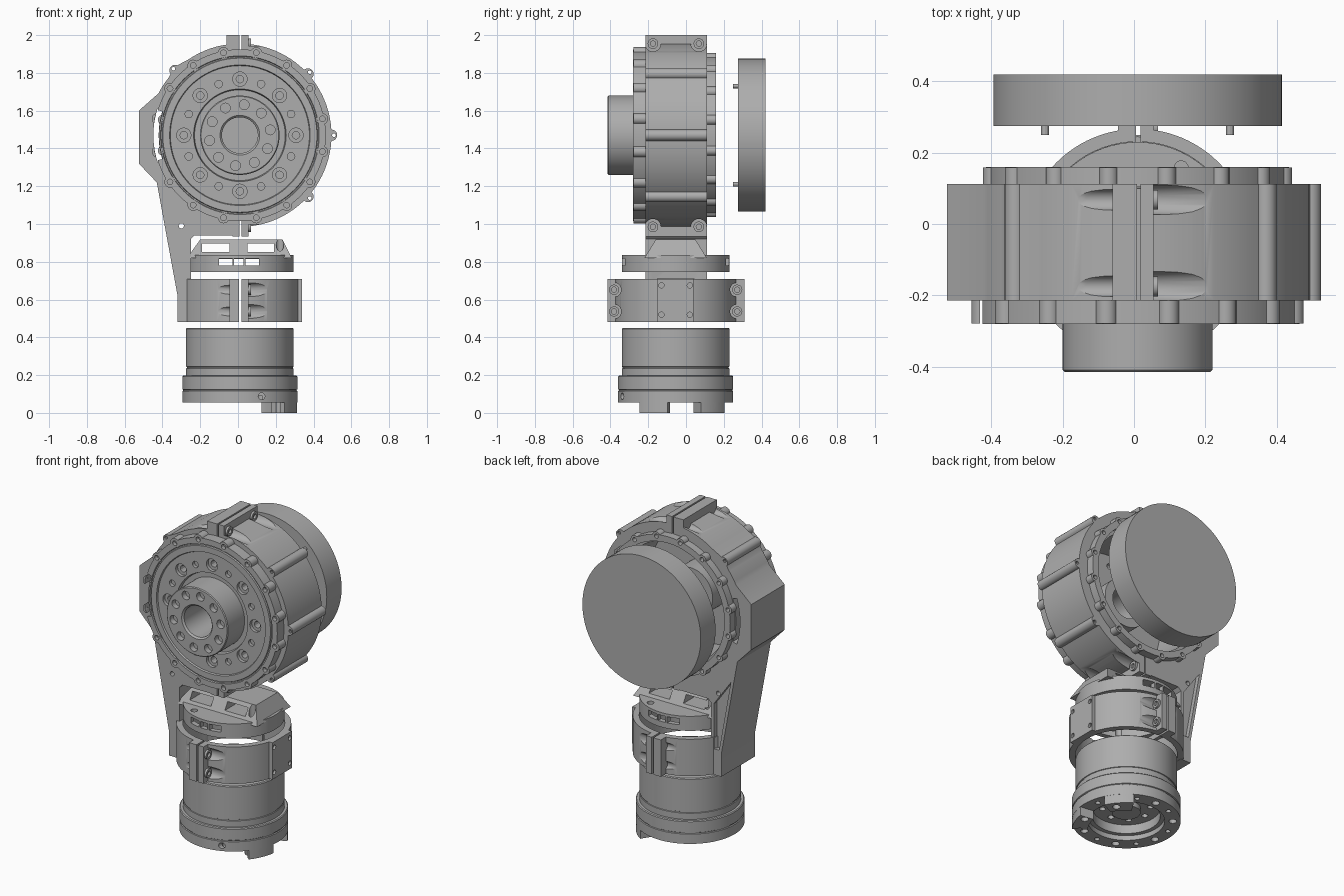
import bpy, bmesh
from math import sin, cos, pi, radians

if "Cube" in bpy.data.objects:
    bpy.data.objects.remove(bpy.data.objects["Cube"])

grey = bpy.data.materials.new("machined_grey")
grey.use_nodes = True
grey.diffuse_color = (0.42, 0.42, 0.42, 1)
grey.node_tree.nodes["Principled BSDF"].inputs["Base Color"].default_value = (0.42, 0.42, 0.42, 1)

BIG = (0.01, 1.47)     # big actuator axis: x, z
LOW = (0.01, -0.055)   # small actuator axis: x, y
parts = []


def place(axis, c, u, v, h):
    if axis == 'z':
        return (c[0] + u, c[1] + v, h)
    if axis == 'y':
        return (c[0] + u, h, c[1] + v)
    return (h, c[0] + u, c[1] + v)


def lathe(bm, prof, axis, c, n=72):
    """Revolve a closed (radius, height) profile."""
    rings = []
    for r, h in prof:
        count = n if r > 0 else 1
        rings.append([bm.verts.new(place(axis, c, r * cos(2 * pi * i / n), r * sin(2 * pi * i / n), h))
                      for i in range(count)])
    for a, b in zip(rings, rings[1:] + rings[:1]):
        if len(a) == 1 and len(b) == 1:
            continue
        for i in range(n):
            j = (i + 1) % n
            loop = [a[i % len(a)], a[j % len(a)], b[j % len(b)], b[i % len(b)]]
            bm.faces.new(list(dict.fromkeys(loop)))


def cyl(bm, r, a, b, axis, c, n=20):
    lathe(bm, [(0, a), (r, a), (r, b), (0, b)], axis, c, n)


def tube(bm, ri, ro, a, b, axis, c, n=72):
    lathe(bm, [(ri, a), (ro, a), (ro, b), (ri, b)], axis, c, n)


def prism(bm, pts, a, b, axis='y', c=(0, 0)):
    lo = [bm.verts.new(place(axis, c, u, v, a)) for u, v in pts]
    hi = [bm.verts.new(place(axis, c, u, v, b)) for u, v in pts]
    bm.faces.new(lo)
    bm.faces.new(hi)
    for i in range(len(pts)):
        j = (i + 1) % len(pts)
        bm.faces.new([lo[i], lo[j], hi[j], hi[i]])


def box(bm, x, y, z):
    prism(bm, [(x[0], y[0]), (x[1], y[0]), (x[1], y[1]), (x[0], y[1])], z[0], z[1], 'z')


def arc(ri, ro, a0, a1, n=10):
    ang = [radians(a0 + (a1 - a0) * i / n) for i in range(n + 1)]
    return [(ro * cos(t), ro * sin(t)) for t in ang] + [(ri * cos(t), ri * sin(t)) for t in reversed(ang)]


def around(c, r, n, start=0.0):
    for i in range(n):
        t = radians(start) + 2 * pi * i / n
        yield (c[0] + r * cos(t), c[1] + r * sin(t))


def to_object(bm, name):
    bmesh.ops.recalc_face_normals(bm, faces=bm.faces[:])
    me = bpy.data.meshes.new(name)
    bm.to_mesh(me)
    bm.free()
    ob = bpy.data.objects.new(name, me)
    bpy.context.scene.collection.objects.link(ob)
    return ob


def part(name, bm, cut=None):
    ob = to_object(bm, name)
    if cut:
        cutter = to_object(cut, name + "_cutter")
        cutter.hide_render = True
        mod = ob.modifiers.new("cut", 'BOOLEAN')
        mod.operation, mod.solver, mod.object = 'DIFFERENCE', 'EXACT', cutter
        mod.use_self = True
        bpy.context.view_layer.update()
        deps = bpy.context.evaluated_depsgraph_get()
        me = bpy.data.meshes.new_from_object(ob.evaluated_get(deps))
        ob.modifiers.clear()
        ob.data = me
        bpy.data.objects.remove(cutter)
    ob.data.materials.clear()
    ob.data.materials.append(grey)
    parts.append(ob)


# Housing with side arm, split ears and bolt lobes
b, k = bmesh.new(), bmesh.new()
F, R = -0.215, 0.112
cyl(b, 0.485, F, R, 'y', BIG, 96)
prism(b, [(-.05, 1.95), (-.19, 1.91), (-.34, 1.83), (-.4, 1.71), (-.525, 1.6), (-.525, 1.32),
          (-.43, 1.22), (-.32, .62), (-.32, .48), (-.25, .48), (-.25, .92), (-.23, .94),
          (0, .94), (0, 1.47)], F, R)
box(b, (-.06, .055), (F, R), (1.85, 2.0))
box(b, (-.03, .055), (F, R), (.935, 1.1))
for ang in (0, 42, -42, 135):
    t = radians(ang)
    p = (BIG[0] + .485 * cos(t), BIG[1] + .485 * sin(t))
    cyl(b, .03, F, R, 'y', p)
    cyl(k, .01, F - .1, R + .1, 'y', (BIG[0] + .498 * cos(t), BIG[1] + .498 * sin(t)), 10)
cyl(k, 0.405, F - .1, R + .1, 'y', BIG, 72)
cyl(k, 0.286, .4, .712, 'z', LOW, 72)
for z in ((.9, 1.1), (1.85, 2.1)):
    box(k, (.008, .018), (F - .1, R + .1), z)
for y in (-.175, .068):
    for z in (1.955, .985):
        cyl(k, .042, .055, .3, 'x', (y, z))
    cyl(k, .03, -.2, -.06, 'x', (y, 1.955))
prism(k, arc(.43, .458, 162, 198), F - .1, R + .1, 'y', BIG)
prism(k, [(-.385, 1.08), (-.305, .64), (-.27, .64), (-.27, .92)], .085, .2)
cyl(k, .014, -.4, .3, 'y', (-.30, .99), 12)
part("housing_and_arm", b, k)

# Front flange and actuator face with hub
b, k = bmesh.new(), bmesh.new()
lathe(b, [(.455, F), (.455, -.28), (.42, -.28), (.417, -.272), (.411, -.272), (.408, -.28),
          (.372, -.28), (.368, -.27), (.245, -.27), (.24, -.25), (.21, -.25), (.21, -.41),
          (.205, -.415), (.105, -.415), (.095, -.405), (.095, -.06), (.15, -.06), (.15, -.2),
          (.365, -.2), (.365, .1), (.403, .1), (.403, F)], 'y', BIG, 96)
for p in around(BIG, .445, 16, 11.25):
    cyl(b, .03, -.279, F, 'y', p)
    cyl(k, .015, -.4, -.255, 'y', p, 12)
for p in around(BIG, .297, 8):
    cyl(k, .038, -.4, -.25, 'y', p)
    cyl(k, .02, -.26, -.1, 'y', p, 12)
for p in around(BIG, .293, 8, 22.5):
    cyl(k, .02, -.4, -.25, 'y', p, 14)
for p in around(BIG, .163, 10, 10):
    cyl(k, .026, -.5, -.38, 'y', p, 16)
prism(k, arc(.428, .458, 163, 197), -.5, -.2, 'y', BIG)
part("front_flange_and_hub", b, k)

# Rear lobed ring
b, k = bmesh.new(), bmesh.new()
tube(b, .385, .425, .105, .16, 'y', BIG)
for p in around(BIG, .415, 16, 11.25):
    cyl(b, .027, .112, .159, 'y', p)
    cyl(k, .013, .13, .3, 'y', p, 12)
cyl(k, .38, 0, .3, 'y', BIG, 72)
part("rear_ring", b, k)

# Detached back cover with four pins
b = bmesh.new()
cyl(b, .405, .275, .42, 'y', BIG, 96)
for p in around(BIG, .367, 4, 45):
    cyl(b, .011, .25, .28, 'y', p, 12)
part("back_cover", b)

# Lower clamp ring with split ears
b, k = bmesh.new(), bmesh.new()
C0, C1 = .482, .71
cyl(b, .322, C0, C1, 'z', LOW, 96)
box(b, (-.32, .34), (-.15, .04), (C0, C1))
box(b, (-.045, .055), (-.415, .31), (C0, C1))
cyl(k, .286, C0 - .1, C1 + .1, 'z', LOW, 72)
box(k, (.006, .018), (-.5, .4), (C0 - .1, C1 + .1))
for y in (LOW[1] - .326, LOW[1] + .326):
    for z in (.537, .652):
        cyl(k, .038, .055, .3, 'x', (y, z))
        cyl(k, .026, -.12, -.045, 'x', (y, z))
for y in (-.13, .02):
    for z in (.52, .675):
        cyl(k, .014, .325, .4, 'x', (y, z), 12)
part("lower_clamp", b, k)

# Socket screws in the ears
b = bmesh.new()
for y in (-.175, .068):
    for z in (1.955, .985):
        lathe(b, [(0, .04), (.028, .04), (.028, .068), (.014, .068), (.014, .055), (0, .055)], 'x', (y, z), 18)
for y in (LOW[1] - .326, LOW[1] + .326):
    for z in (.537, .652):
        lathe(b, [(0, .04), (.027, .04), (.027, .068), (.014, .068), (.014, .055), (0, .055)], 'x', (y, z), 18)
part("ear_screws", b)

# Small actuator rear cap: rim disc with a tapered, windowed bridge
b, k = bmesh.new(), bmesh.new()
lathe(b, [(.255, .745), (.285, .745), (.285, .835), (0, .835), (0, .815), (.255, .815)], 'z', LOW)
lo = [b.verts.new((x, y, .82)) for x, y in ((-.27, -.22), (.285, -.22), (.285, .11), (-.27, .11))]
hi = [b.verts.new((x, y, .918)) for x, y in ((-.2, -.16), (.235, -.16), (.235, .05), (-.2, .05))]
b.faces.new(lo)
b.faces.new(hi)
for i in range(4):
    j = (i + 1) % 4
    b.faces.new([lo[i], lo[j], hi[j], hi[i]])
box(k, (-.6, -.255), (-.6, .5), (.7, 1))
for x in ((-.19, -.045), (.05, .19)):
    box(k, x, (-.5, .4), (.852, .897))
for x in ((-.1, -.03), (-.02, .03), (.04, .11)):
    for y in ((-.4, -.27), (.16, .3)):
        box(k, x, y, (.78, .818))
for p in around(LOW, .245, 4, 60):
    cyl(k, .02, .7, 1, 'z', p, 14)
part("small_actuator_cap", b, k)

# Small actuator body with stepped foot ring
b, k = bmesh.new(), bmesh.new()
lathe(b, [(0, .45), (.28, .45), (.285, .445), (.285, .245), (.281, .243), (.281, .237), (.285, .235),
          (.285, .197), (.3, .197), (.305, .192), (.305, .125), (.3, .122), (.3, .118), (.305, .115),
          (.305, .055), (.215, .055), (.215, .085), (.19, .085), (.19, .14), (.08, .14), (.08, .11),
          (0, .11)], 'z', LOW, 96)
for a0, a1 in ((-39, -8), (26, 58)):
    prism(b, arc(.216, .304, a0, a1), 0, .065, 'z', LOW)
for i, p in enumerate(around(LOW, .26, 14, 12)):
    cyl(k, .022 if i % 2 else .015, -.1, .09, 'z', p, 14)
for p in around(LOW, .135, 8):
    cyl(k, .018, .1, .17, 'z', p, 12)
cyl(k, .018, -.5, -.31, 'y', (.125, .088), 12)
cyl(k, .014, .2, .4, 'x', (-.34, .088), 12)
part("small_actuator_body", b, k)

# Smooth round walls, keep machined edges crisp
bpy.ops.object.select_all(action='DESELECT')
for ob in parts:
    ob.select_set(True)
bpy.context.view_layer.objects.active = parts[0]
bpy.ops.object.shade_smooth_by_angle(angle=radians(28))
